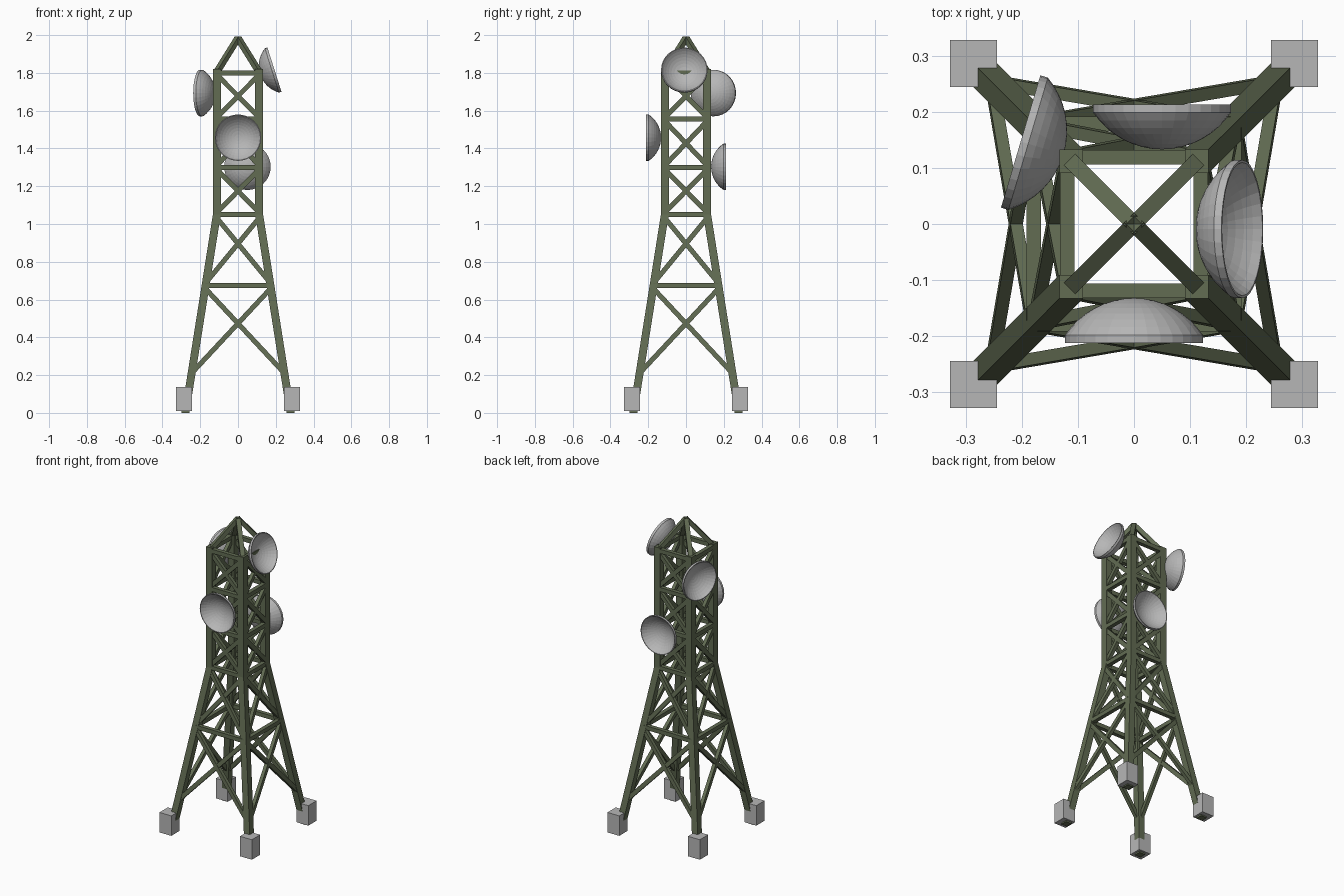
import bpy, bmesh, math
from mathutils import Vector, Matrix

if "Cube" in bpy.data.objects:
    bpy.data.objects.remove(bpy.data.objects["Cube"])


def material(name, rgb):
    m = bpy.data.materials.new(name)
    m.diffuse_color = (*rgb, 1)
    m.use_nodes = True
    m.node_tree.nodes["Principled BSDF"].inputs["Base Color"].default_value = m.diffuse_color
    return m


GREEN = material("olive green steel", (0.122, 0.150, 0.086))
GREY = material("light grey", (0.47, 0.47, 0.47))


def finish(bm, name, mat):
    bmesh.ops.recalc_face_normals(bm, faces=bm.faces[:])
    me = bpy.data.meshes.new(name)
    bm.to_mesh(me)
    bm.free()
    me.materials.append(mat)
    ob = bpy.data.objects.new(name, me)
    bpy.context.collection.objects.link(ob)
    return ob


def beam(bm, a, b, width, depth, normal):
    """Square bar from a to b, with its depth along the normal."""
    a, b = Vector(a), Vector(b)
    d = (b - a).normalized()
    side = d.cross(Vector(normal)).normalized()
    n = side.cross(d)
    rot = Matrix((side, n, d)).transposed().to_4x4()
    m = (Matrix.Translation((a + b) / 2) @ rot
         @ Matrix.Diagonal((width, depth, (b - a).length, 1)))
    bmesh.ops.create_cube(bm, size=1, matrix=m)


BEND, TOP, LEG = 1.05, 1.82, 0.042


def spread(z):
    """Distance of the leg centre line from the axis at height z."""
    return 0.112 + 0.167 * max(0, (BEND - z) / BEND)


# Four bent legs on concrete feet
corners = [("front_left", -1, -1), ("front_right", 1, -1),
           ("back_right", 1, 1), ("back_left", -1, 1)]
for name, sx, sy in corners:
    bm = bmesh.new()
    h = LEG / 2
    rings = []
    for z in (0, BEND, TOP):
        c = spread(z)
        rings.append([bm.verts.new((sx * c + i * h, sy * c + j * h, z))
                      for i, j in ((-1, -1), (1, -1), (1, 1), (-1, 1))])
    bm.faces.new(rings[0])
    bm.faces.new(rings[-1])
    for lo, hi in zip(rings, rings[1:]):
        for k in range(4):
            n = (k + 1) % 4
            bm.faces.new((lo[k], lo[n], hi[n], hi[k]))
    finish(bm, name + "_leg", GREEN)

    bm = bmesh.new()
    bmesh.ops.create_cube(bm, size=1, matrix=Matrix.Translation((sx * 0.286, sy * 0.286, 0.073))
                          @ Matrix.Diagonal((0.084, 0.084, 0.128, 1)))
    finish(bm, name + "_foot", GREY)

# Horizontal rails and crossed braces, repeated on the four sides
rails = (0.675, 1.05, 1.30, 1.555, 1.80)
panels = ((0.21, 0.66), (0.69, 1.035), (1.06, 1.29), (1.31, 1.545), (1.565, 1.79))
for k, side in enumerate(("front", "right", "back", "left")):
    bm = bmesh.new()

    def point(s, z):
        c = spread(z)
        return (s * c, -c - 0.007, z)

    for z in rails:
        beam(bm, point(-1, z), point(1, z), 0.026, 0.026, (0, -1, 0))
    for lo, hi in panels:
        for s in (-1, 1):
            beam(bm, point(s, lo), point(-s, hi), 0.026, 0.022, (0, -1, 0))
    bmesh.ops.rotate(bm, verts=bm.verts[:], cent=(0, 0, 0),
                     matrix=Matrix.Rotation(k * math.pi / 2, 3, 'Z'))
    finish(bm, side + "_bracing", GREEN)

# Pointed cap made of four sloping bars
bm = bmesh.new()
for name, sx, sy in corners:
    beam(bm, (sx * 0.112, sy * 0.112, 1.805), (0, 0, 1.985), 0.028, 0.026, (-sx, -sy, 0))
finish(bm, "top_cap", GREEN)


# Hollow dishes: cap-shaped back, short straight lip, concave inside
def dish(name, centre, facing):
    r, depth, lip, seg, n = 0.123, 0.066, 0.014, 32, 8
    R = (r * r + depth * depth) / (2 * depth)
    ang = math.asin(r / R)
    arc = [(R * math.sin(ang * i / n), R * (1 - math.cos(ang * i / n)) - depth - lip)
           for i in range(n + 1)]
    inner = [(x * 0.965, z + lip) for x, z in reversed(arc)]
    profile = arc + [(r, 0)] + inner
    bm = bmesh.new()
    vs = [bm.verts.new((x, 0, z)) for x, z in profile]
    es = [bm.edges.new(p) for p in zip(vs, vs[1:])]
    bmesh.ops.spin(bm, geom=vs + es, cent=(0, 0, 0), axis=(0, 0, 1),
                   angle=2 * math.pi, steps=seg, use_duplicate=False)
    bmesh.ops.remove_doubles(bm, verts=bm.verts[:], dist=1e-5)
    q = Vector(facing).to_track_quat('Z', 'Y')
    bmesh.ops.transform(bm, verts=bm.verts[:],
                        matrix=Matrix.Translation(centre) @ q.to_matrix().to_4x4())
    finish(bm, name, GREY)


dish("front_dish", (0, -0.212, 1.457), (0, -1, 0))
dish("back_dish", (0.05, 0.213, 1.303), (0, 1, 0))
dish("left_dish", (-0.202, 0.147, 1.693), (-0.958, 0.285, 0))
dish("right_dish", (0.193, -0.009, 1.817), (0.953, 0, 0.303))
